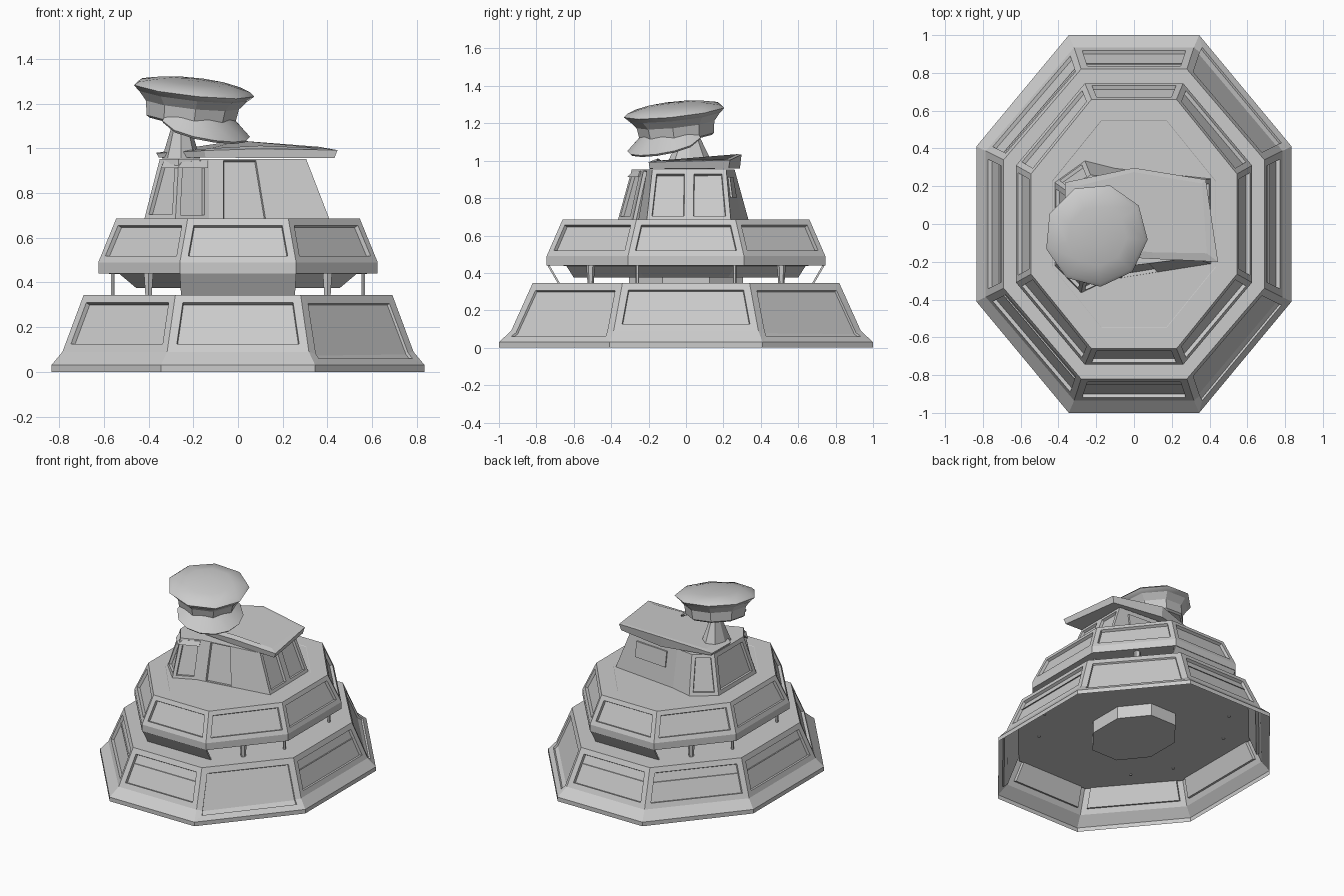
import bpy, bmesh, math
from mathutils import Matrix, Vector

if "Cube" in bpy.data.objects:
    bpy.data.objects.remove(bpy.data.objects["Cube"])


def octo(x, y, a, b, z):
    """Stretched octagon; sector 0 faces the front, then counter-clockwise."""
    return [(-a, -y, z), (a, -y, z), (x, -b, z), (x, b, z),
            (a, y, z), (-a, y, z), (-x, b, z), (-x, -b, z)]


def ngon(r, z, n=9):
    return [(r * math.cos(i * math.tau / n), r * math.sin(i * math.tau / n), z) for i in range(n)]


def loft(rings, bottom=True, top=True):
    bm = bmesh.new()
    vs = [[bm.verts.new(p) for p in ring] for ring in rings]
    n = len(vs[0])
    rows = [[bm.faces.new((lo[i], lo[(i + 1) % n], hi[(i + 1) % n], hi[i])) for i in range(n)]
            for lo, hi in zip(vs, vs[1:])]
    if bottom:
        bm.faces.new(vs[0][::-1])
    cap = bm.faces.new(vs[-1]) if top else None
    bm.normal_update()
    return bm, rows, cap


def recess(bm, faces, margin, depth):
    """Cut a framed panel into a single face or a strip of faces."""
    bmesh.ops.inset_region(bm, faces=faces, thickness=margin, use_even_offset=True)
    bm.normal_update()
    bmesh.ops.inset_region(bm, faces=faces, thickness=.003, depth=-depth, use_even_offset=True)
    bm.normal_update()


def finish(bm, name, matrix=None, smooth=None):
    me = bpy.data.meshes.new(name)
    bm.to_mesh(me)
    bm.free()
    ob = bpy.data.objects.new(name, me)
    bpy.context.collection.objects.link(ob)
    if matrix is not None:
        ob.matrix_world = matrix
    if smooth:
        bpy.ops.object.select_all(action='DESELECT')
        ob.select_set(True)
        bpy.context.view_layer.objects.active = ob
        bpy.ops.object.shade_smooth_by_angle(angle=math.radians(smooth))
    return ob


# flared hollow skirt, open underneath
bm, rows, cap = loft([octo(.835, 1, .345, .41, 0), octo(.835, 1, .345, .41, .03),
                      octo(.785, .935, .317, .387, .09), octo(.69, .82, .28, .34, .345)], bottom=False)
for i in range(8):
    if i in (1, 3):
        recess(bm, [rows[1][i], rows[2][i]], .042, .012)
    else:
        recess(bm, [rows[2][i]], .038, .02)
finish(bm, "lower_skirt")

# inner ceiling of the skirt
bm = bmesh.new()
bm.faces.new([bm.verts.new(p) for p in octo(.715, .85, .29, .35, .245)][::-1])
finish(bm, "skirt_ceiling")

# central column hanging through the skirt
bm, rows, cap = loft([octo(.25, .305, .105, .125, .155), octo(.25, .305, .105, .125, .38)])
finish(bm, "central_column")

# middle tier with sloped underside
bm, rows, cap = loft([octo(.455, .6, .19, .225, .375), octo(.53, .64, .22, .265, .438),
                      octo(.625, .745, .26, .31, .44), octo(.625, .745, .26, .31, .49),
                      octo(.545, .66, .225, .265, .685)])
for f in rows[3]:
    recess(bm, [f], .032, .02)
recess(bm, [cap], .11, .002)
finish(bm, "middle_tier")

# sloping plates below the middle tier, front and back
for s, name in ((-1, "front_skirt_plate"), (1, "back_skirt_plate")):
    def bar(z, y, hw):
        return [(-hw, s * y - .006, z), (hw, s * y - .006, z),
                (hw, s * y + .006, z), (-hw, s * y + .006, z)]
    bm, _, _ = loft([bar(.345, .68, .255), bar(.40, .712, .258), bar(.445, .738, .26)])
    finish(bm, name, smooth=40)

# small struts between the tiers
for sx in (-1, 1):
    for sy in (-1, 1):
        for x, y, r1, r2, kind in ((.56, .26, .01, .01, "side"), (.40, .51, .009, .024, "corner")):
            bm = bmesh.new()
            bmesh.ops.create_cone(bm, cap_ends=True, segments=6, radius1=r1, radius2=r2, depth=.21)
            finish(bm, kind + "_strut", Matrix.Translation((sx * x, sy * y, .343)))

# turret: wide bow at the left, narrower hull to the right
low = [(-.28, -.365), (-.13, -.295), (-.07, -.286), (.13, -.254), (.41, -.21), (.408, .015),
       (.405, .24), (-.10, .295), (-.26, .335), (-.42, .22), (-.42, -.22)]
high = [(-.265, -.29), (-.13, -.235), (-.07, -.227), (.085, -.208), (.305, -.18), (.305, .017),
        (.305, .215), (-.10, .245), (-.23, .26), (-.35, .17), (-.35, -.17)]
bm, rows, cap = loft([[(x, y, .68) for x, y in low], [(x, y, .952) for x, y in high]])
for i, margin in ((0, .022), (2, .006), (4, .025), (5, .025), (8, .025), (9, .03), (10, .025)):
    recess(bm, [rows[0][i]], margin, .018)
finish(bm, "turret")


# hatch on the back of the turret
def back_wall(x, t):
    k = (x + .1) / .5
    return (.295 - .055 * k) * (1 - t) + (.245 - .03 * k) * t


rings = []
for t in (.45, .85):
    pts = [(-.02, back_wall(-.02, t) - .006), (.24, back_wall(.24, t) - .006),
           (.24, back_wall(.24, t) + .006), (-.02, back_wall(-.02, t) + .006)]
    rings.append([(x, y, .68 + .275 * t) for x, y in pts])
bm, _, _ = loft(rings)
finish(bm, "back_hatch")

# header over the bow window
bm, _, _ = loft([[(-.345, -.23, .912), (-.27, -.315, .912), (-.135, -.258, .912), (-.16, -.2, .912)],
                 [(-.33, -.2, .946), (-.25, -.285, .94), (-.135, -.245, .946), (-.16, -.18, .946)]])
finish(bm, "window_header")

# tilted roof slab with a raised back edge
top = [(-.365, .0, .978), (-.15, -.17, .99), (.1, -.185, .998), (.445, -.2, .992),
       (.38, .235, 1.003), (0, .297, 1.033), (-.365, .22, .98)]
crown = [(-.30, .02, .985), (-.12, -.13, 1.0), (.1, -.15, 1.012), (.385, -.155, 1.0),
         (.36, .215, 1.007), (0, .275, 1.035), (-.3, .2, .99)]
drop = (.02, .03, .042, .035, .045, .075, .02)
bm, _, _ = loft([[(x * .97, y * .97, z - d) for (x, y, z), d in zip(top, drop)], top, crown])
finish(bm, "turret_roof")

# flattened cone carrying the cap
bm = bmesh.new()
bmesh.ops.create_cone(bm, cap_ends=True, segments=8, radius1=.085, radius2=.025, depth=.2)
finish(bm, "cap_stand", Matrix.Translation((-.255, .02, 1.055)) @ Matrix.Diagonal((1, 1.6, 1, 1)))

# peaked cap, tilted toward the front right
tilt = (Matrix.Translation((-.2, -.06, 1.262)) @ Matrix.Rotation(math.radians(-45), 4, 'Z')
        @ Matrix.Rotation(math.radians(8.5), 4, 'Y'))
bm, rows, cap = loft([ngon(.25, -.024), ngon(.275, 0), ngon(.255, .017),
                      ngon(.16, .038), ngon(.05, .045)])
finish(bm, "cap_top", tilt, 50)
bm, rows, cap = loft([ngon(.19, -.14), ngon(.203, -.13), ngon(.213, -.065), ngon(.25, -.022)])
finish(bm, "cap_band", tilt)

# drooping visor
bm = bmesh.new()
grid = []
for j in range(9):
    a = math.radians(-80 + 20 * j)
    c = max(0, math.cos(a * 1.1)) ** .6
    r = .205 + .085 * c
    z = -.125 - .068 * c
    grid.append([bm.verts.new((k * math.cos(a), k * math.sin(a), h))
                 for k, h in ((.195, -.11), (r, z), (r - .008, z - .01), (.185, -.135))])
for p, q in zip(grid, grid[1:]):
    for k in range(4):
        bm.faces.new((p[k], p[(k + 1) % 4], q[(k + 1) % 4], q[k]))
bm.faces.new(grid[0][::-1])
bm.faces.new(grid[-1])
bmesh.ops.recalc_face_normals(bm, faces=bm.faces)
finish(bm, "cap_visor", tilt, 40)
